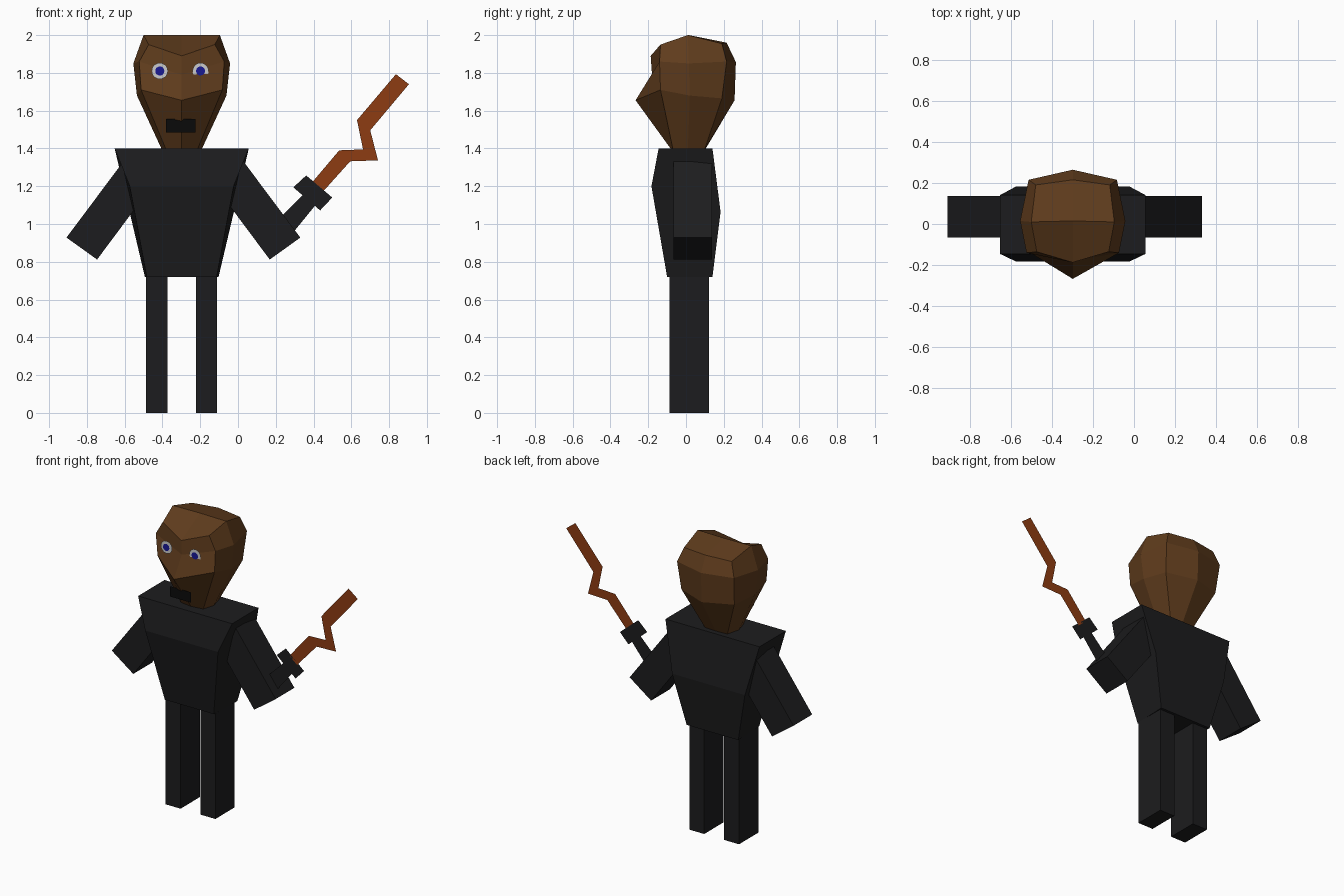
import bpy, bmesh, math

if "Cube" in bpy.data.objects:
    bpy.data.objects.remove(bpy.data.objects["Cube"])

CX = -0.298  # centre line of the body


def material(name, r, g, b):
    m = bpy.data.materials.new(name)
    m.diffuse_color = (r, g, b, 1)
    m.use_nodes = True
    m.node_tree.nodes["Principled BSDF"].inputs["Base Color"].default_value = m.diffuse_color
    return m


BLACK = material("cloth_black", 0.012, 0.012, 0.013)
BROWN = material("skin_brown", 0.115, 0.045, 0.012)
RUST = material("blade_rust", 0.27, 0.045, 0.006)
WHITE = material("eye_white", 0.6, 0.6, 0.6)
BLUE = material("pupil_blue", 0.01, 0.01, 0.3)
DARK = material("mouth_dark", 0.003, 0.003, 0.003)


def make(name, verts, faces, mat):
    me = bpy.data.meshes.new(name)
    me.from_pydata(verts, [], faces)
    bm = bmesh.new()
    bm.from_mesh(me)
    bmesh.ops.recalc_face_normals(bm, faces=bm.faces)
    bm.to_mesh(me)
    bm.free()
    me.materials.append(mat)
    ob = bpy.data.objects.new(name, me)
    bpy.context.collection.objects.link(ob)
    return ob


def flat(name, outline, y, mat):
    """Single sheet in the xz plane, facing the front."""
    return make(name, [(x, y, z) for x, z in outline], [range(len(outline))], mat)


def prism(name, outline, y0, y1, mat):
    """Outline in xz, extruded along y."""
    n = len(outline)
    verts = [(x, y, z) for y in (y0, y1) for x, z in outline]
    sides = [(i, (i + 1) % n, n + (i + 1) % n, n + i) for i in range(n)]
    return make(name, verts, sides + [range(n), range(n, 2 * n)], mat)


def disc(name, x, y, z, r, mat, n=20):
    pts = [(x + r * math.cos(2 * math.pi * i / n), z + r * math.sin(2 * math.pi * i / n)) for i in range(n)]
    return flat(name, pts, y, mat)


# Torso: side profile (half width, y, z) spanned across the centre line
profile = [(0.355, -0.145, 1.40), (0.275, -0.183, 1.20), (0.185, -0.10, 0.72),
           (0.195, 0.14, 0.72), (0.275, 0.183, 1.065), (0.355, 0.14, 1.40)]
n = len(profile)
make("torso", [(CX + s * w, y, z) for s in (-1, 1) for w, y, z in profile],
     [(i, (i + 1) % n, n + (i + 1) % n, n + i) for i in range(n)] + [range(n), range(n, 2 * n)], BLACK)

# Legs and arms, mirrored about the body
for side, s in (("left", -1), ("right", 1)):
    leg = [(CX + s * a, z) for a, z in ((0.075, 0), (0.188, 0), (0.188, 0.72), (0.075, 0.72))]
    prism(side + "_leg", leg, -0.087, 0.122, BLACK)
    arm = [(-0.289 + s * a, z) for a, z in ((0.619, 0.928), (0.457, 0.812), (0.153, 1.22), (0.315, 1.335))]
    prism(side + "_arm", arm, -0.065, 0.137, BLACK)

# Head: rings of front-centre, front, middle, back, back-centre (half width, y, z)
rings = [
    [(0, -0.082, 1.40), (0.085, -0.07, 1.40), (0.108, 0.01, 1.40), (0.085, 0.10, 1.40), (0, 0.105, 1.40)],
    [(0, -0.267, 1.655), (0.215, -0.135, 1.71), (0.237, 0.02, 1.68), (0.20, 0.19, 1.665), (0, 0.257, 1.655)],
    [(0, -0.18, 1.79), (0.225, -0.14, 1.86), (0.256, 0.015, 1.85), (0.215, 0.215, 1.86), (0, 0.264, 1.857)],
    [(0, -0.187, 1.89), (0.175, -0.135, 1.95), (0.202, 0.01, 2.0), (0.18, 0.19, 1.955), (0, 0.215, 1.96)],
]
verts = []
for ring in rings:
    verts += [(CX + w, y, z) for w, y, z in ring]
    verts += [(CX - w, y, z) for w, y, z in ring[3:0:-1]]
faces = [(r * 8 + i, r * 8 + (i + 1) % 8, r * 8 + 8 + (i + 1) % 8, r * 8 + 8 + i)
         for r in range(3) for i in range(8)]
crown = len(verts)
verts.append((CX, 0.015, 2.0))
faces += [(24 + i, 24 + i + 1, 24 + (i + 2) % 8, crown) for i in range(0, 8, 2)]
faces.append(range(8))
make("head", verts, faces, BROWN)

# Face details
for side, x in (("left", -0.414), ("right", -0.198)):
    disc(side + "_eye", x, -0.18, 1.81, 0.043, WHITE)
    disc(side + "_pupil", x, -0.184, 1.81, 0.024, BLUE)
flat("mouth", [(-0.382, 1.485), (-0.224, 1.485), (-0.224, 1.555), (-0.382, 1.555)], -0.187, DARK)

# Sword: flat sheets held in the right arm
flat("sword_handle", [(0.17, 0.98), (0.235, 0.885), (0.41, 1.10), (0.345, 1.155)], 0.0, BLACK)
flat("sword_guard", [(0.361, 1.257), (0.499, 1.14), (0.435, 1.072), (0.293, 1.194)], 0.0, BLACK)
flat("sword_blade", [(0.836, 1.793), (0.905, 1.74), (0.70, 1.496), (0.741, 1.337), (0.594, 1.332),
                     (0.446, 1.167), (0.388, 1.215), (0.536, 1.39), (0.662, 1.395), (0.63, 1.55)], 0.0, RUST)
